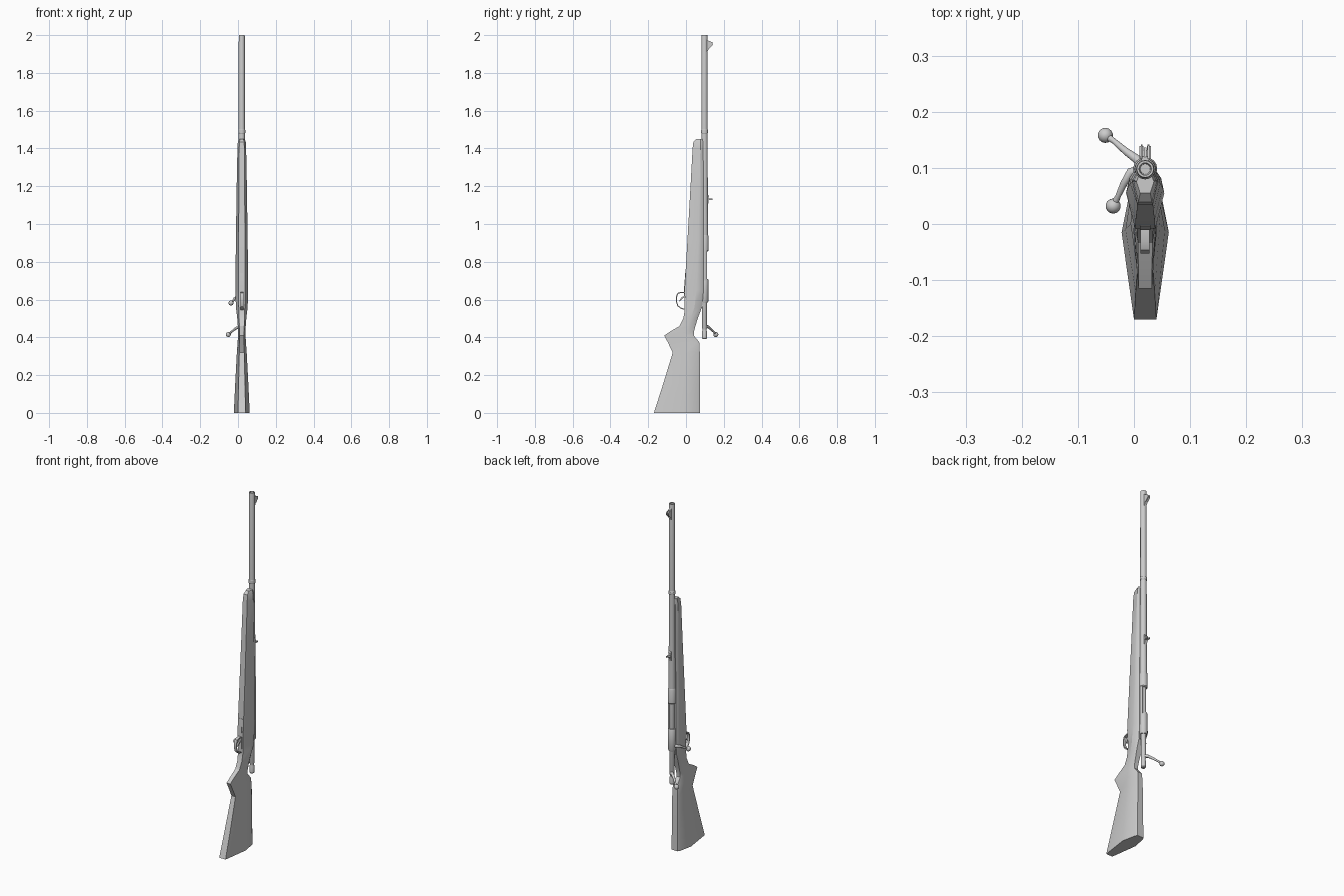
import bpy, bmesh, math
from mathutils import Vector

CX, BY = 0.02, 0.098          # centre plane of the rifle, bore line


def finish(name, bm, angle=30):
    bmesh.ops.remove_doubles(bm, verts=bm.verts, dist=1e-5)
    bmesh.ops.recalc_face_normals(bm, faces=bm.faces)
    me = bpy.data.meshes.new(name)
    bm.to_mesh(me)
    bm.free()
    ob = bpy.data.objects.new(name, me)
    bpy.context.collection.objects.link(ob)
    bpy.ops.object.select_all(action='DESELECT')
    ob.select_set(True)
    bpy.context.view_layer.objects.active = ob
    bpy.ops.object.shade_smooth_by_angle(angle=math.radians(angle))
    return ob


def loft(name, rings, angle=30, caps=True, loop=False):
    """Bridge equal-length rings of points."""
    bm = bmesh.new()
    vs = [[bm.verts.new(p) for p in r] for r in rings]
    n = len(rings[0])
    pairs = list(zip(vs, vs[1:])) + ([(vs[-1], vs[0])] if loop else [])
    for a, b in pairs:
        for i in range(n):
            j = (i + 1) % n
            bm.faces.new((a[i], a[j], b[j], b[i]))
    if caps and not loop:
        bm.faces.new(vs[0])
        bm.faces.new(vs[-1])
    return finish(name, bm, angle)


def lathe(name, profile, n=16, caps=True):
    """Turn (radius, z) points about the bore line."""
    return loft(name, [[(CX + r * math.cos(2 * math.pi * i / n),
                         BY + r * math.sin(2 * math.pi * i / n), z)
                        for i in range(n)] for r, z in profile], caps=caps)


def box(name, lo, hi):
    bm = bmesh.new()
    bmesh.ops.create_cube(bm, size=1)
    for v in bm.verts:
        v.co = [l + (c + 0.5) * (h - l) for l, h, c in zip(lo, hi, v.co)]
    return finish(name, bm)


def extrude(name, pts, half):
    """Side outline in (y, z), extruded across x."""
    return loft(name, [[(CX + s * half, y, z) for y, z in pts] for s in (-1, 1)])


def tube(name, path, radii, n=10):
    rings = []
    pts = [Vector(p) for p in path]
    for i, p in enumerate(pts):
        d = (pts[min(i + 1, len(pts) - 1)] - pts[max(i - 1, 0)]).normalized()
        u = d.cross(Vector((0.3, 0.2, 1))).normalized()
        w = d.cross(u)
        rings.append([p + radii[i] * (u * math.cos(2 * math.pi * k / n) + w * math.sin(2 * math.pi * k / n))
                      for k in range(n)])
    return loft(name, rings, 40)


# Stock: z, front y, widest y, back y, front half, widest half, back half
stations = [
    (0.00, -0.170, -0.015, 0.075, 0.020, 0.042, 0.024),
    (0.15, -0.122, -0.010, 0.074, 0.017, 0.035, 0.022),
    (0.32, -0.070, 0.000, 0.073, 0.013, 0.026, 0.020),
    (0.375, -0.097, 0.000, 0.070, 0.012, 0.022, 0.017),
    (0.41, -0.115, 0.000, 0.041, 0.012, 0.020, 0.015),
    (0.43, -0.085, 0.000, 0.042, 0.012, 0.020, 0.015),
    (0.46, -0.034, 0.010, 0.050, 0.013, 0.021, 0.016),
    (0.50, -0.014, 0.025, 0.062, 0.014, 0.024, 0.019),
    (0.56, -0.004, 0.045, 0.085, 0.016, 0.031, 0.024),
    (0.65, -0.008, 0.055, 0.093, 0.018, 0.034, 0.026),
    (0.92, 0.008, 0.065, 0.093, 0.017, 0.031, 0.026),
    (1.20, 0.024, 0.072, 0.092, 0.015, 0.027, 0.023),
    (1.40, 0.035, 0.076, 0.091, 0.014, 0.023, 0.020),
    (1.435, 0.039, 0.077, 0.090, 0.012, 0.021, 0.018),
    (1.45, 0.055, 0.077, 0.087, 0.009, 0.016, 0.014),
]
rings = []
for z, yf, ym, yb, f, w, b in stations:
    half = [(f, yf), (w, ym), (b * 1.1, yb - 0.012), (b * 0.8, yb)]
    rings.append([(CX + x, y, z) for x, y in half] + [(CX - x, y, z) for x, y in reversed(half)])
loft("stock", rings, 25)

# Barrel with hollow muzzle and joint ring
lathe("barrel", [(0.019, 0.90), (0.019, 1.00), (0.0175, 1.12), (0.0165, 1.48), (0.0185, 1.483),
                 (0.0185, 1.497), (0.0165, 1.50), (0.016, 1.995), (0.015, 2.0),
                 (0.011, 2.0), (0.009, 1.94)])

# Receiver: front ring, rear bridge and cut-away side wall
lathe("receiver_ring", [(0.018, 0.855), (0.0215, 0.86), (0.0215, 0.935), (0.019, 0.942)])
lathe("receiver_bridge", [(0.018, 0.585), (0.0205, 0.59), (0.0205, 0.705), (0.018, 0.71)])
arc = [math.radians(-160 + 200 * i / 10) for i in range(11)]
wall = [(0.0205, a) for a in arc] + [(0.0145, a) for a in reversed(arc)]
loft("receiver_wall", [[(CX + r * math.cos(a), BY + r * math.sin(a), z) for r, a in wall]
                       for z in (0.70, 0.87)])
box("receiver_bed", (CX - 0.017, 0.06, 0.56), (CX + 0.017, 0.09, 0.93))

# Bolt body with cocking piece
lathe("bolt", [(0.009, 0.39), (0.013, 0.395), (0.013, 0.43), (0.0115, 0.435),
               (0.0115, 0.445), (0.0135, 0.45), (0.0135, 0.88)])


# Two bolt handles: drawn back and raised, closed and lowered
def bolt_handle(name, path, r):
    tube(name + "_arm", path, r)
    bm = bmesh.new()
    bmesh.ops.create_uvsphere(bm, u_segments=14, v_segments=8, radius=0.0135)
    bmesh.ops.translate(bm, verts=bm.verts, vec=path[-1])
    finish(name + "_knob", bm, 60)


radii = [0.009, 0.008, 0.0065, 0.005, 0.007]
bolt_handle("raised_handle", [(0.02, 0.102, 0.458), (0.003, 0.117, 0.456), (-0.015, 0.130, 0.445),
                              (-0.036, 0.148, 0.428), (-0.051, 0.158, 0.415)], radii)
bolt_handle("closed_handle", [(0.015, 0.098, 0.612), (-0.006, 0.092, 0.612), (-0.018, 0.072, 0.605),
                              (-0.028, 0.050, 0.592), (-0.037, 0.032, 0.582)], radii)

# Trigger guard strap, floor plate and trigger
mid = [(0.002, 0.640), (-0.030, 0.641), (-0.046, 0.634), (-0.053, 0.618), (-0.053, 0.588),
       (-0.046, 0.566), (-0.030, 0.552), (0.004, 0.543)]
c = Vector((-0.01, 0.593))
inner = [c + (Vector(p) - c) * 0.87 for p in mid]
extrude("trigger_guard", mid + [tuple(p) for p in reversed(inner)], 0.008)
extrude("floor_plate", [(0.01, 0.53), (-0.006, 0.535), (-0.011, 0.65), (-0.004, 0.74), (0.01, 0.74)], 0.009)
extrude("trigger", [(0.0, 0.612), (-0.018, 0.606), (-0.034, 0.590), (-0.037, 0.593),
                    (-0.022, 0.613), (0.0, 0.622)], 0.004)

# Rear sight: base, leaf with notch posts
extrude("rear_sight_base", [(0.108, 1.09), (0.118, 1.11), (0.121, 1.15), (0.108, 1.165)], 0.008)
box("rear_sight_leaf", (CX - 0.010, 0.116, 1.128), (CX + 0.010, 0.132, 1.135))
for s in (-1, 1):
    x = CX + s * 0.0065
    box("rear_sight_post", (x - 0.0035, 0.130, 1.128), (x + 0.0035, 0.139, 1.135))

# Front sight: ramp, blade and side ears
extrude("front_sight_ramp", [(0.108, 1.90), (0.120, 1.925), (0.121, 1.965), (0.108, 1.985)], 0.007)
extrude("front_sight_blade", [(0.118, 1.93), (0.136, 1.952), (0.136, 1.962), (0.118, 1.968)], 0.002)
for s in (-1, 1):
    ear = extrude("front_sight_ear", [(0.115, 1.925), (0.130, 1.935), (0.142, 1.950),
                                      (0.140, 1.962), (0.115, 1.972)], 0.0015)
    ear.location.x = s * 0.006
